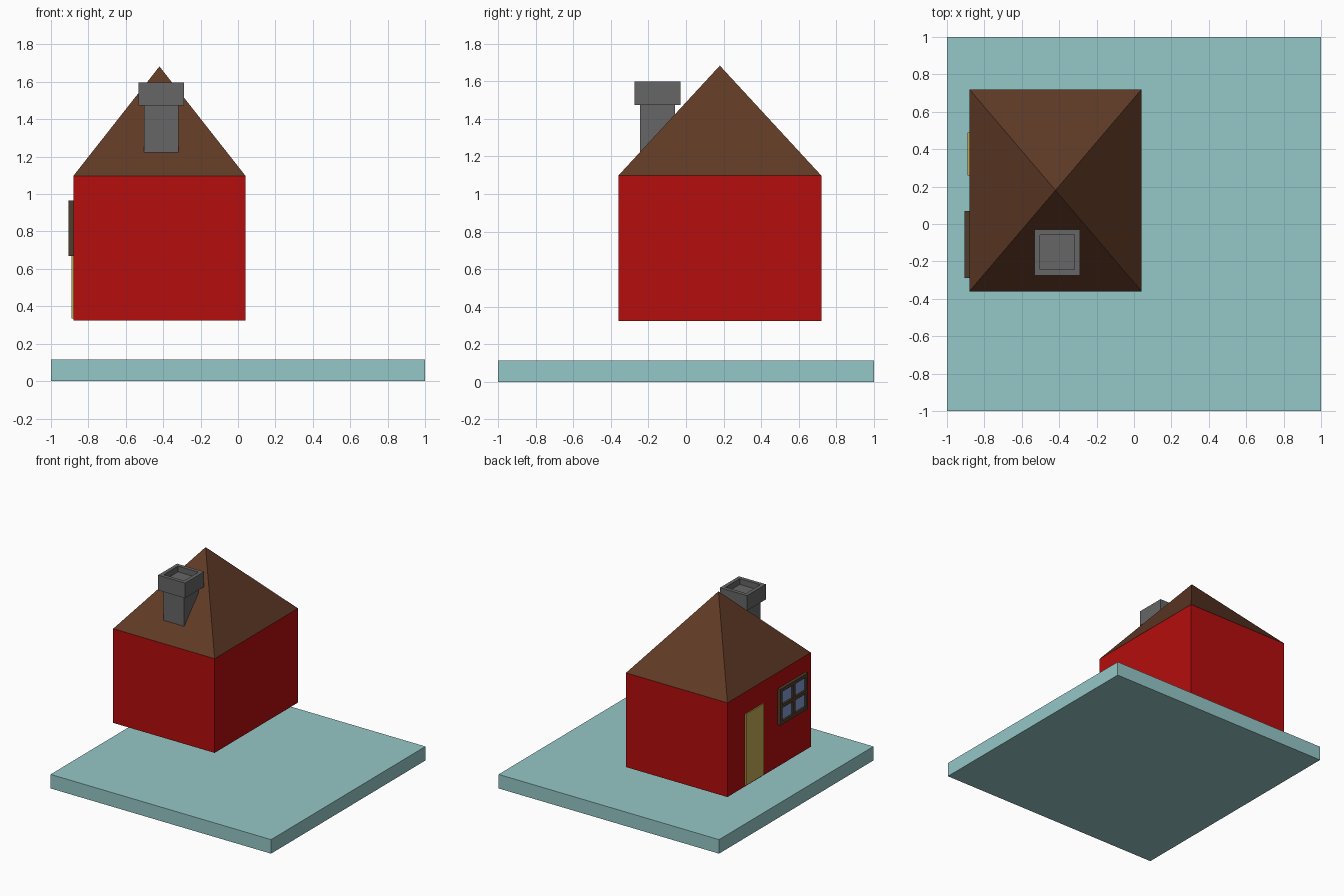
import bpy, bmesh
from math import radians
from mathutils import Matrix, Vector

if "Cube" in bpy.data.objects:
    bpy.data.objects.remove(bpy.data.objects["Cube"])


def material(name, rgb):
    m = bpy.data.materials.new(name)
    m.diffuse_color = (*rgb, 1)
    m.use_nodes = True
    m.node_tree.nodes["Principled BSDF"].inputs["Base Color"].default_value = m.diffuse_color
    return m


def finish(name, bm, mat):
    bmesh.ops.recalc_face_normals(bm, faces=bm.faces)
    me = bpy.data.meshes.new(name)
    bm.to_mesh(me)
    bm.free()
    me.materials.append(mat)
    ob = bpy.data.objects.new(name, me)
    bpy.context.collection.objects.link(ob)
    return ob


def add_box(bm, lo, hi):
    lo, hi = Vector(lo), Vector(hi)
    mtx = Matrix.Translation((lo + hi) / 2) @ Matrix.Diagonal((*(hi - lo), 1))
    return bmesh.ops.create_cube(bm, size=1, matrix=mtx)["verts"]


def box(name, lo, hi, mat):
    bm = bmesh.new()
    add_box(bm, lo, hi)
    return finish(name, bm, mat)


teal = material("teal", (0.30, 0.57, 0.57))
red = material("red", (0.46, 0.004, 0.004))
brown = material("roof_brown", (0.117, 0.042, 0.019))
grey = material("chimney_grey", (0.133, 0.133, 0.133))
tan = material("door_tan", (0.55, 0.40, 0.09))
dark = material("frame_brown", (0.08, 0.045, 0.025))
blue = material("glass_blue", (0.22, 0.32, 0.64))

# Ground slab and house body
box("base", (-1, -1, 0), (1, 1, 0.115), teal)
box("walls", (-0.88, -0.36, 0.325), (0.04, 0.72, 1.097), red)

# Pyramid roof
bm = bmesh.new()
bmesh.ops.create_cone(
    bm, cap_ends=True, segments=4, radius1=0.5 ** 0.5, radius2=0, depth=1,
    matrix=Matrix.Translation((-0.42, 0.18, 1.39)) @ Matrix.Diagonal((0.92, 1.08, 0.585, 1))
    @ Matrix.Rotation(radians(45), 4, "Z"))
bmesh.ops.remove_doubles(bm, verts=bm.verts, dist=1e-4)
finish("roof", bm, brown)

# Chimney: shaft, flared cap, recessed opening
bm = bmesh.new()
cx, cy = -0.41, -0.152
section = [(0.0925, 1.15), (0.0925, 1.473), (0.1225, 1.473), (0.1225, 1.597),
           (0.0925, 1.597), (0.0925, 1.55)]
rings = [[bm.verts.new((cx + sx * r, cy + sy * r, z))
          for sx, sy in ((-1, -1), (1, -1), (1, 1), (-1, 1))] for r, z in section]
for a, b in zip(rings, rings[1:]):
    for i in range(4):
        j = (i + 1) % 4
        bm.faces.new((a[i], a[j], b[j], b[i]))
bm.faces.new(rings[0])
bm.faces.new(rings[-1])
finish("chimney", bm, grey)

# Door
box("door", (-0.89, 0.26, 0.335), (-0.875, 0.49, 0.918), tan)

# Window: three rails, three stiles split between them, glass behind
x0, x1 = -0.905, -0.875
y0, y1, z0, z1, t = -0.29, 0.07, 0.67, 0.965, 0.028
ys = [y0, (y0 + y1 - t) / 2, y1 - t]
zs = [z0, (z0 + z1 - t) / 2, z1 - t]
bm = bmesh.new()
for z in zs:
    add_box(bm, (x0, y0, z), (x1, y1, z + t))
for y in ys:
    for za, zb in zip(zs, zs[1:]):
        add_box(bm, (x0, y, za + t), (x1, y + t, zb))
finish("window_frame", bm, dark)
box("window_glass", (-0.89, y0 + t / 2, z0 + t / 2), (-0.876, y1 - t / 2, z1 - t / 2), blue)
